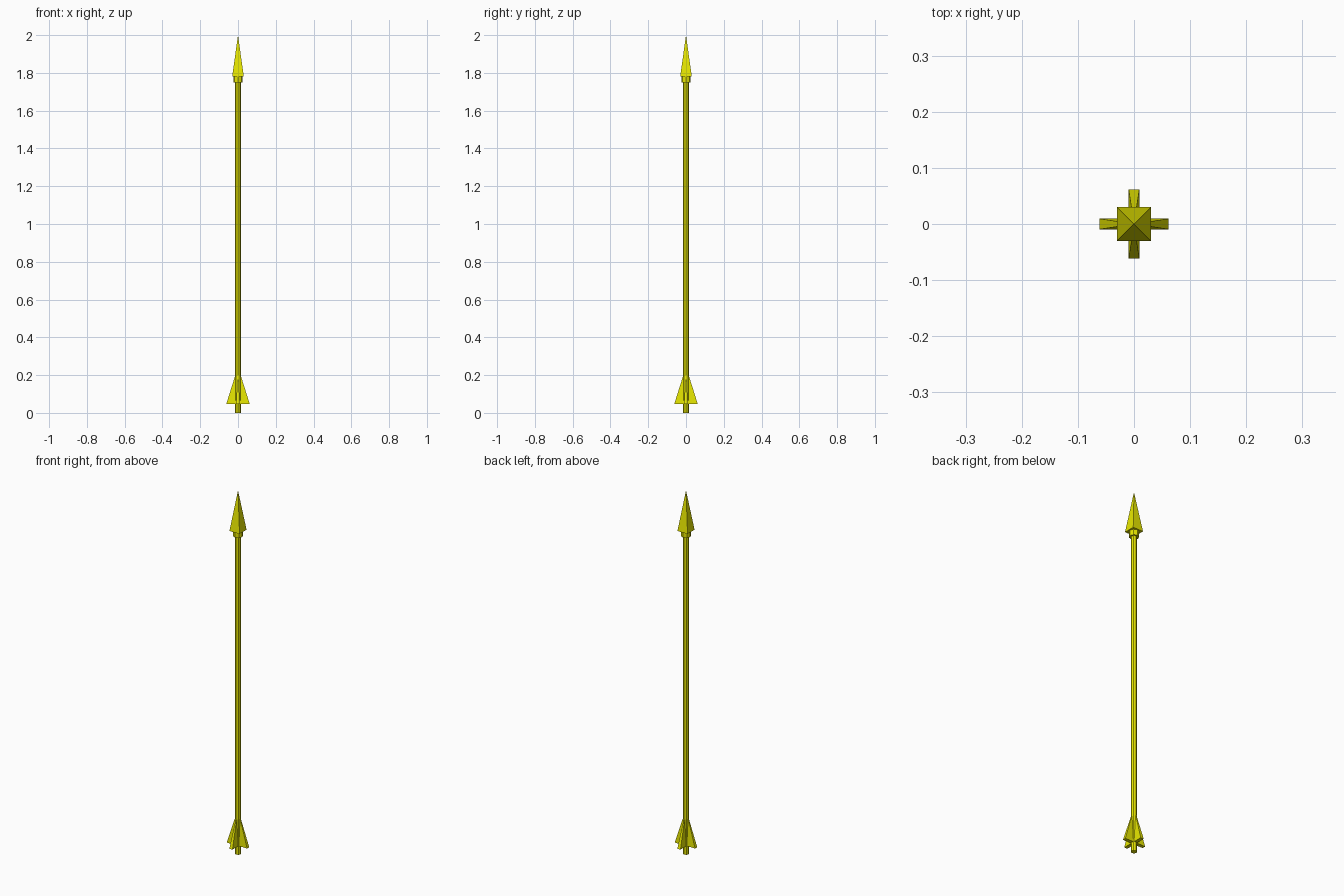
import bpy, math

if "Cube" in bpy.data.objects:
    bpy.data.objects.remove(bpy.data.objects["Cube"])

gold = bpy.data.materials.new("yellow")
gold.diffuse_color = (0.8, 0.8, 0.0, 1)
gold.use_nodes = True
gold.node_tree.nodes["Principled BSDF"].inputs["Base Color"].default_value = gold.diffuse_color


def cone(name, sides, r1, r2, z0, z1, scale=(1, 1), turn=0):
    """Flat-sided cone or prism standing on the z axis."""
    bpy.ops.mesh.primitive_cone_add(vertices=sides, radius1=r1, radius2=r2,
                                    depth=z1 - z0, location=(0, 0, (z0 + z1) / 2))
    ob = bpy.context.object
    ob.name = name
    for v in ob.data.vertices:
        x, y = v.co.x, v.co.y
        c, s = math.cos(turn), math.sin(turn)
        v.co.x, v.co.y = (x * c - y * s) * scale[0], (x * s + y * c) * scale[1]
    ob.data.materials.append(gold)
    return ob


R2 = math.sqrt(2)
# Eight-sided shaft and collar
cone("shaft", 8, 0.0155, 0.0155, 0, 1.80)
cone("collar", 8, 0.025, 0.025, 1.75, 1.785)
# Square pyramid arrowhead
cone("arrowhead", 4, 0.0307 * R2, 0, 1.78, 2.0, turn=math.pi / 4)
# Two crossed thin pyramids form the four tail fins
for name, sc in (("fins_side", (0.0618, 0.0095)), ("fins_front", (0.0095, 0.0618))):
    cone(name, 4, R2, 0, 0.048, 0.245, scale=sc, turn=math.pi / 4)
